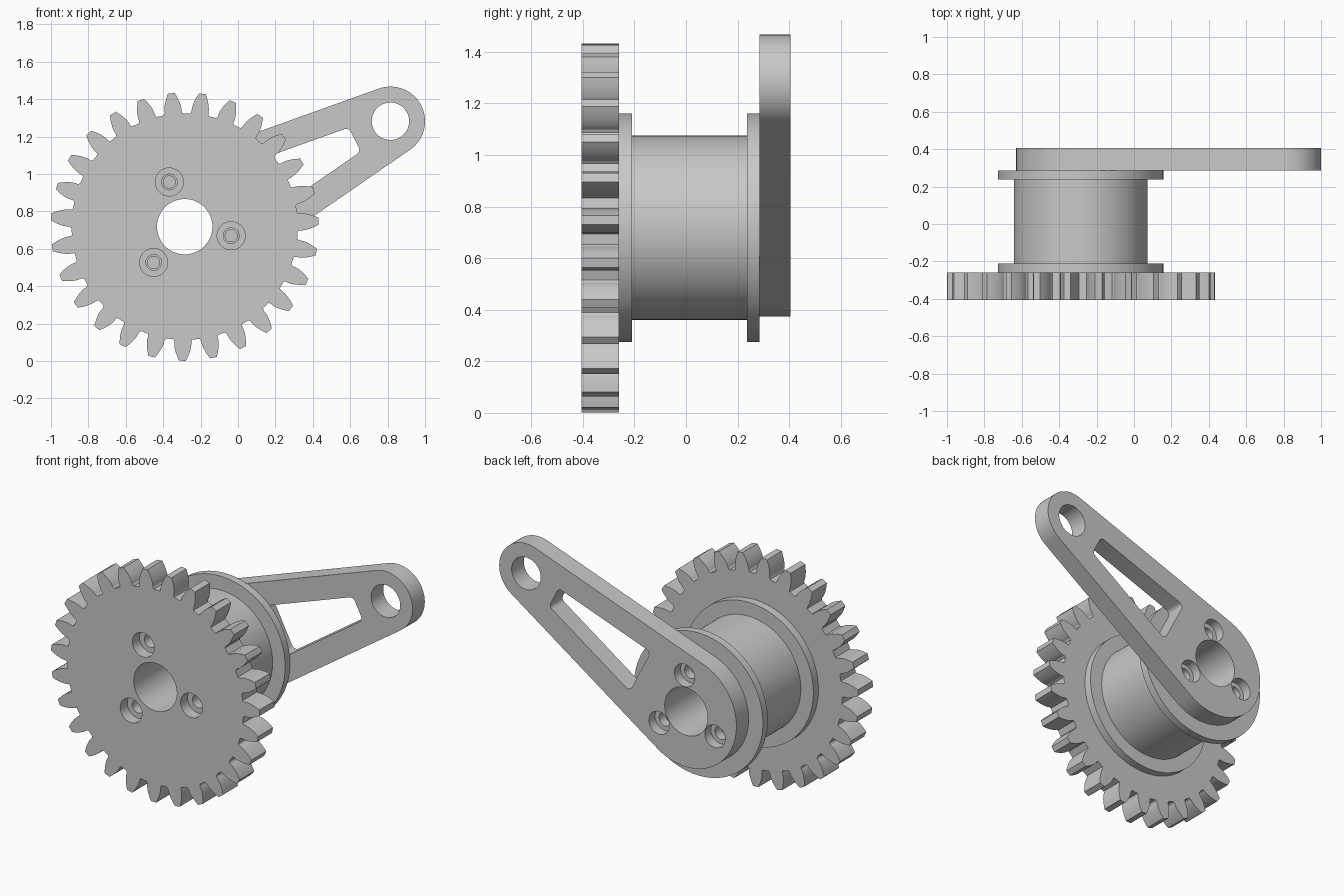
import bpy, bmesh
from math import pi, cos, sin, tan, acos, radians, atan2, hypot, asin
from mathutils import Vector

cube = bpy.data.objects.get("Cube")
if cube:
    bpy.data.objects.remove(cube, do_unlink=True)

HUB = Vector((-0.285, 0.718))       # main axis in x, z
TIP = Vector((0.815, 1.282))        # arm end hole
ARM_ANGLE = atan2(TIP.y - HUB.y, TIP.x - HUB.x)
ARM_LENGTH = (TIP - HUB).length

grey = bpy.data.materials.new("plain grey")
grey.use_nodes = True
grey.diffuse_color = (0.58, 0.58, 0.58, 1)
grey.node_tree.nodes["Principled BSDF"].inputs["Base Color"].default_value = (0.58, 0.58, 0.58, 1)


def polar(centre, r, a):
    return centre + Vector((r * cos(a), r * sin(a)))


def arc(centre, r, a0, a1, n):
    return [polar(centre, r, a0 + (a1 - a0) * i / n) for i in range(n + 1)]


def circle(centre, r, n=96):
    return arc(centre, r, 0, 2 * pi, n)[:-1]


def plate(name, outline, y0, y1):
    """Extrude an x-z outline between two depths."""
    bm = bmesh.new()
    face = bm.faces.new([bm.verts.new((p.x, y0, p.y)) for p in outline])
    ext = bmesh.ops.extrude_face_region(bm, geom=[face])["geom"]
    bmesh.ops.translate(bm, vec=(0, y1 - y0, 0),
                        verts=[v for v in ext if isinstance(v, bmesh.types.BMVert)])
    bmesh.ops.recalc_face_normals(bm, faces=bm.faces)
    mesh = bpy.data.meshes.new(name)
    bm.to_mesh(mesh)
    bm.free()
    mesh.materials.append(grey)
    obj = bpy.data.objects.new(name, mesh)
    bpy.context.collection.objects.link(obj)
    return obj


def combine(obj, tools, operation="DIFFERENCE"):
    """Bake boolean modifiers, then drop the helper objects."""
    for tool in tools:
        mod = obj.modifiers.new("bool", "BOOLEAN")
        mod.operation, mod.solver, mod.object = operation, "EXACT", tool
        tool.hide_render = True
    graph = bpy.context.evaluated_depsgraph_get()
    mesh = bpy.data.meshes.new_from_object(obj.evaluated_get(graph))
    obj.modifiers.clear()
    obj.data = mesh
    for tool in tools:
        bpy.data.objects.remove(tool, do_unlink=True)


def bolt_cutters(radius, start, steps):
    """Three stepped bolt holes; each step is (hole radius, y0, y1)."""
    return [plate("cutter", circle(polar(HUB, radius, start + k * 2 * pi / 3), r, 40), y0, y1)
            for k in range(3) for r, y0, y1 in steps]


def bore():
    return plate("cutter", circle(HUB, 0.148), -1, 1)


def rounded(corners, r, n=6):
    """Fillet every corner of a counter-clockwise convex polygon."""
    pts = []
    for i, p in enumerate(corners):
        a = (corners[i - 1] - p).normalized()
        b = (corners[(i + 1) % len(corners)] - p).normalized()
        half = acos(a.dot(b)) / 2
        centre = p + (a + b).normalized() * r / sin(half)
        mid = atan2(-(a + b).y, -(a + b).x)
        pts += arc(centre, r, mid - (pi / 2 - half), mid + (pi / 2 - half), n)
    return pts


# Gear with involute teeth
TEETH, TIP_R, ROOT_R = 27, 0.717, 0.605
PITCH_R = TIP_R * TEETH / (TEETH + 2)
BASE_R = PITCH_R * cos(radians(20))


def involute(a):
    return tan(a) - a


def half_angle(r):
    return pi / (2 * TEETH) + involute(radians(20)) - involute(acos(min(1, BASE_R / r)))


flank = [(ROOT_R, half_angle(BASE_R) + 0.01), (ROOT_R + 0.012, half_angle(BASE_R))]
flank += [(r, half_angle(r)) for r in (BASE_R + (TIP_R - BASE_R) * i / 6 for i in range(7))]
outline = []
for k in range(TEETH):
    mid = radians(2.4) + k * 2 * pi / TEETH
    outline += [polar(HUB, r, mid - a) for r, a in flank]
    outline += [polar(HUB, r, mid + a) for r, a in reversed(flank)]
gear = plate("gear", outline, -0.405, -0.26)
FRONT = (0.253, radians(-11))
combine(gear, [bore()] + bolt_cutters(*FRONT, [(0.075, -0.5, -0.335), (0.042, -0.4, -0.2)]))

# Spool: drum with a flange at each end
spool = plate("spool", circle(HUB, 0.357), -0.25, 0.275)
combine(spool, [plate("front_flange", circle(HUB, 0.443), -0.26, -0.21),
                plate("back_flange", circle(HUB, 0.443), 0.237, 0.285)], "UNION")
BACK = (0.222, ARM_ANGLE + pi / 3)
combine(spool, [bore()] + bolt_cutters(*FRONT, [(0.032, -0.3, -0.06)])
        + bolt_cutters(*BACK, [(0.032, 0.08, 0.3)]))

# Lever arm: two rounded ends joined by tangents, with a tapered window
HUB_R, END_R = 0.345, 0.185
taper = asin((HUB_R - END_R) / ARM_LENGTH)
side = pi / 2 - taper
outline = arc(TIP, END_R, ARM_ANGLE - side, ARM_ANGLE + side, 40)
outline += arc(HUB, HUB_R, ARM_ANGLE + side, ARM_ANGLE + 2 * pi - side, 56)
arm = plate("lever_arm", outline, 0.285, 0.405)

along = Vector((cos(ARM_ANGLE), sin(ARM_ANGLE)))
across = Vector((-along.y, along.x))


def window_corner(u, sign):
    return HUB + along * u + across * sign * (0.205 - tan(taper) * u)


window = rounded([window_corner(0.355, -1), window_corner(1.022, -1),
                  window_corner(1.022, 1), window_corner(0.355, 1)], 0.03)
combine(arm, [bore(), plate("cutter", circle(TIP, 0.1, 64), 0, 1), plate("cutter", window, 0, 1)]
        + bolt_cutters(*BACK, [(0.07, 0.345, 0.5), (0.042, 0.2, 0.4)]))

# Smooth round walls, keep edges sharp
bpy.ops.object.select_all(action="DESELECT")
for obj in (gear, spool, arm):
    obj.select_set(True)
bpy.context.view_layer.objects.active = gear
bpy.ops.object.shade_smooth_by_angle(angle=radians(25))
